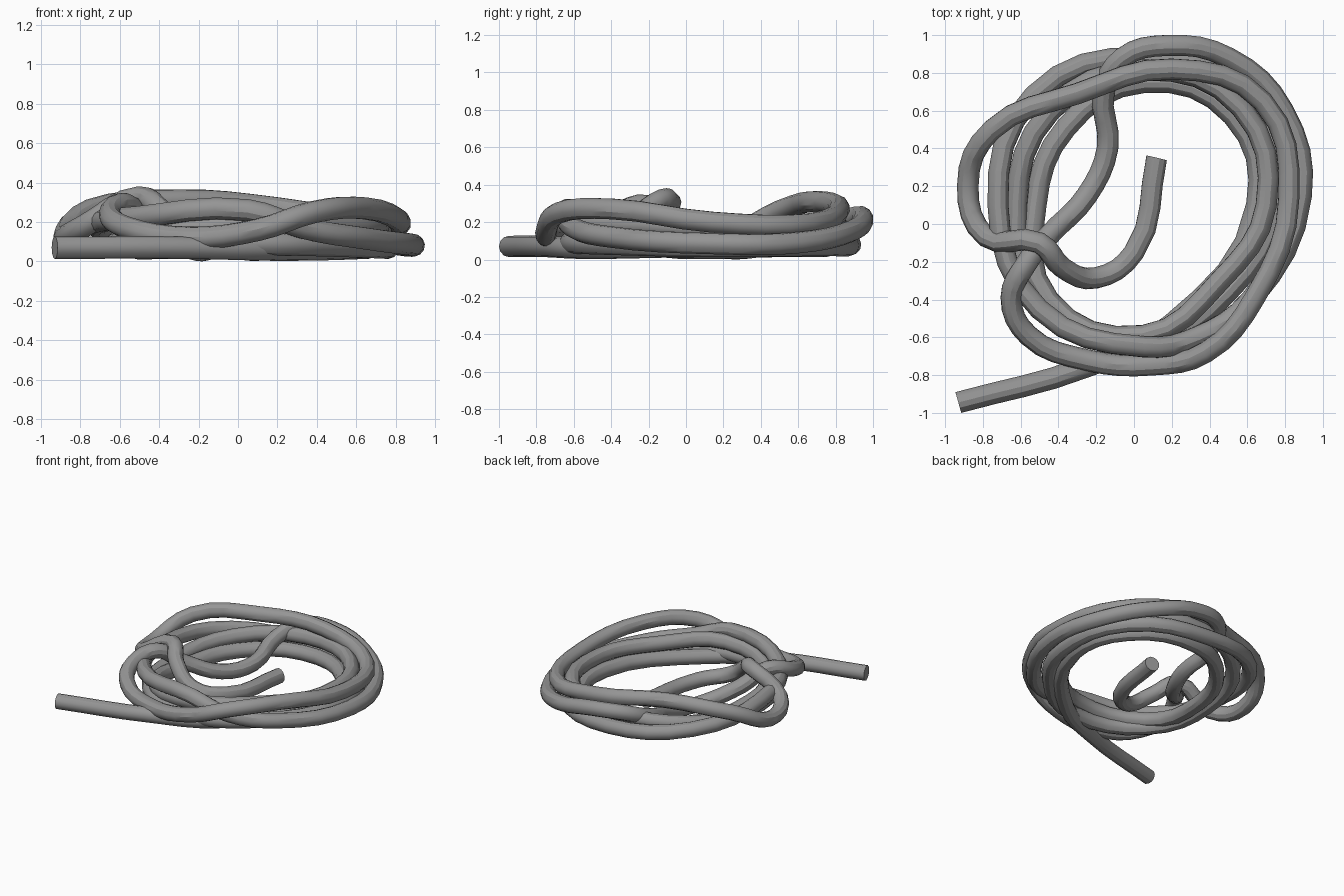
import bpy
from math import cos, sin, pi

if "Cube" in bpy.data.objects:
    bpy.data.objects.remove(bpy.data.objects["Cube"])

# Lower coils: a lopsided spiral, eight steps per turn around (.05, .1)
radius = (.6, .67, .65, .58, .57, .71, .69, .57)
growth = (.05, .06, .065, .12, .1, .035, .03, .07)   # widening per turn
heights = (.07, .07, .07, .19, .17, .17, .09, .09, .07, .08, .19, .26)  # each quarter


def coil_point(step):
    turn, i = divmod(step, 8)
    r = radius[i] + growth[i] * turn
    a = i * pi / 4
    z = (heights[step // 2] + heights[(step + 1) // 2]) / 2
    return (.05 + r * cos(a), .1 + r * sin(a), z)


outer_tail = [(-.93, -.945, .07), (-.25, -.755, .07), (.2, -.53, .06)]
coils = [coil_point(s) for s in range(23)]
# Outer loop, diving inside at the back left
outer_loop = [
    (.33, -.6, .17), (.62, -.4, .12), (.885, .15, .085), (.79, .6, .09),
    (.5, .88, .15), (.17, .945, .22), (-.06, .88, .22), (-.16, .7, .15),
    (-.14, .4, .07), (-.25, .15, .07), (-.45, -.06, .18),
]
# Last loop, lying over the others
top_loop = [
    (-.57, -.21, .29), (-.65, -.39, .24), (-.56, -.59, .17), (-.25, -.72, .12),
    (.1, -.745, .16), (.38, -.68, .25), (.64, -.39, .27), (.82, .14, .2),
    (.68, .65, .19), (.2, .82, .27), (-.3, .69, .31), (-.75, .5, .26),
    (-.88, .2, .13), (-.78, -.07, .18), (-.5, -.1, .325),
]
# Inner tail dropping to the floor
inner_tail = [(-.38, -.23, .25), (-.2, -.285, .12), (0, -.15, .07), (.12, .35, .06)]
path = outer_tail + coils + outer_loop + top_loop + inner_tail

# Rope tube swept along the path
curve = bpy.data.curves.new("rope", "CURVE")
curve.dimensions = "3D"
curve.bevel_depth = .057
curve.bevel_resolution = 4
curve.resolution_u = 4
curve.use_fill_caps = True
spline = curve.splines.new("BEZIER")
spline.bezier_points.add(len(path) - 1)
for point, co in zip(spline.bezier_points, path):
    point.co = co
    point.handle_left_type = point.handle_right_type = "AUTO"

rope = bpy.data.objects.new("coiled_rope", curve)
bpy.context.collection.objects.link(rope)
dark = bpy.data.materials.new("dark_grey")
dark.diffuse_color = (.3, .3, .3, 1)
dark.use_nodes = True
dark.node_tree.nodes["Principled BSDF"].inputs["Base Color"].default_value = dark.diffuse_color
curve.materials.append(dark)

# Mesh the tube, keeping the cut ends sharp
bpy.context.view_layer.objects.active = rope
rope.select_set(True)
bpy.ops.object.convert(target="MESH")
bpy.ops.object.shade_smooth_by_angle()
